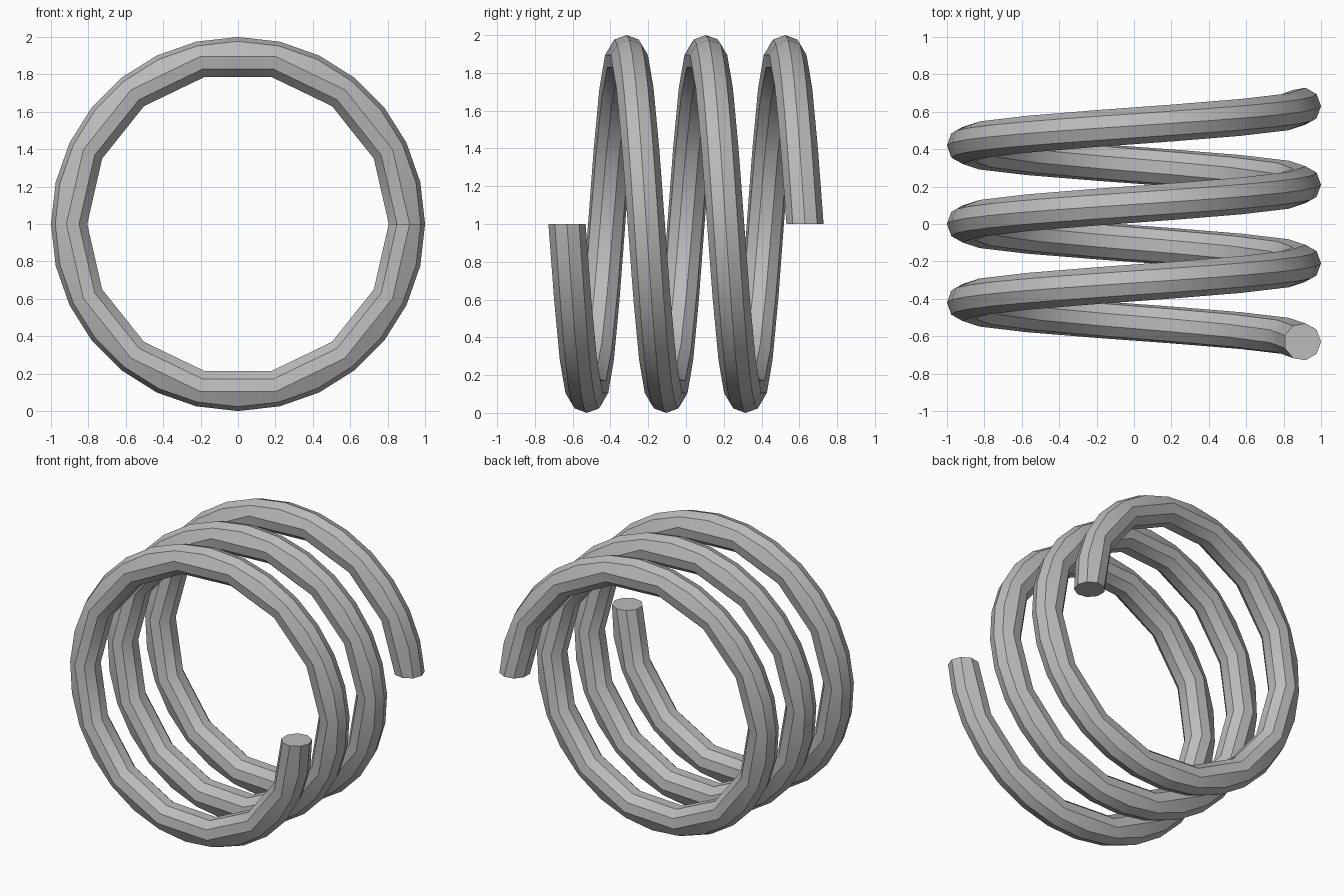
import bpy, bmesh
from math import sin, cos, pi, radians

if "Cube" in bpy.data.objects:
    bpy.data.objects.remove(bpy.data.objects["Cube"], do_unlink=True)

TURNS, SEGMENTS, SIDES = 3, 14, 9
COIL_R, WIRE_R, PITCH = 0.9, 0.1, 0.42

# Plain grey steel
steel = bpy.data.materials.new("grey_steel")
steel.use_nodes = True
grey = (0.5, 0.5, 0.5, 1)
steel.diffuse_color = grey
steel.node_tree.nodes["Principled BSDF"].inputs["Base Color"].default_value = grey

# Wire cross-sections swept along a helix; half steps round off the outer side only
bm = bmesh.new()
rings = []
steps = TURNS * SEGMENTS * 2
for i in range(steps + 1):
    angle = -pi * i / SEGMENTS
    y = PITCH * (i / (2 * SEGMENTS) - TURNS / 2)
    ring = []
    for j in range(SIDES):
        a = 2 * pi * j / SIDES
        r = COIL_R + WIRE_R * cos(a)
        if i % 2 and cos(a) < 0.5:
            r *= cos(pi / SEGMENTS)
        ring.append(bm.verts.new((r * cos(angle), y + WIRE_R * sin(a), 1 + r * sin(angle))))
    rings.append(ring)

for a, b in zip(rings, rings[1:]):
    for j in range(SIDES):
        k = (j + 1) % SIDES
        bm.faces.new((a[j], a[k], b[k], b[j]))

# Flat cut ends
bm.faces.new(rings[0])
bm.faces.new(rings[-1])
bmesh.ops.recalc_face_normals(bm, faces=bm.faces)

mesh = bpy.data.meshes.new("coil_spring")
bm.to_mesh(mesh)
bm.free()
mesh.materials.append(steel)
spring = bpy.data.objects.new("coil_spring", mesh)
bpy.context.collection.objects.link(spring)
bpy.context.view_layer.objects.active = spring
spring.select_set(True)
bpy.ops.object.shade_smooth_by_angle(angle=radians(30))
